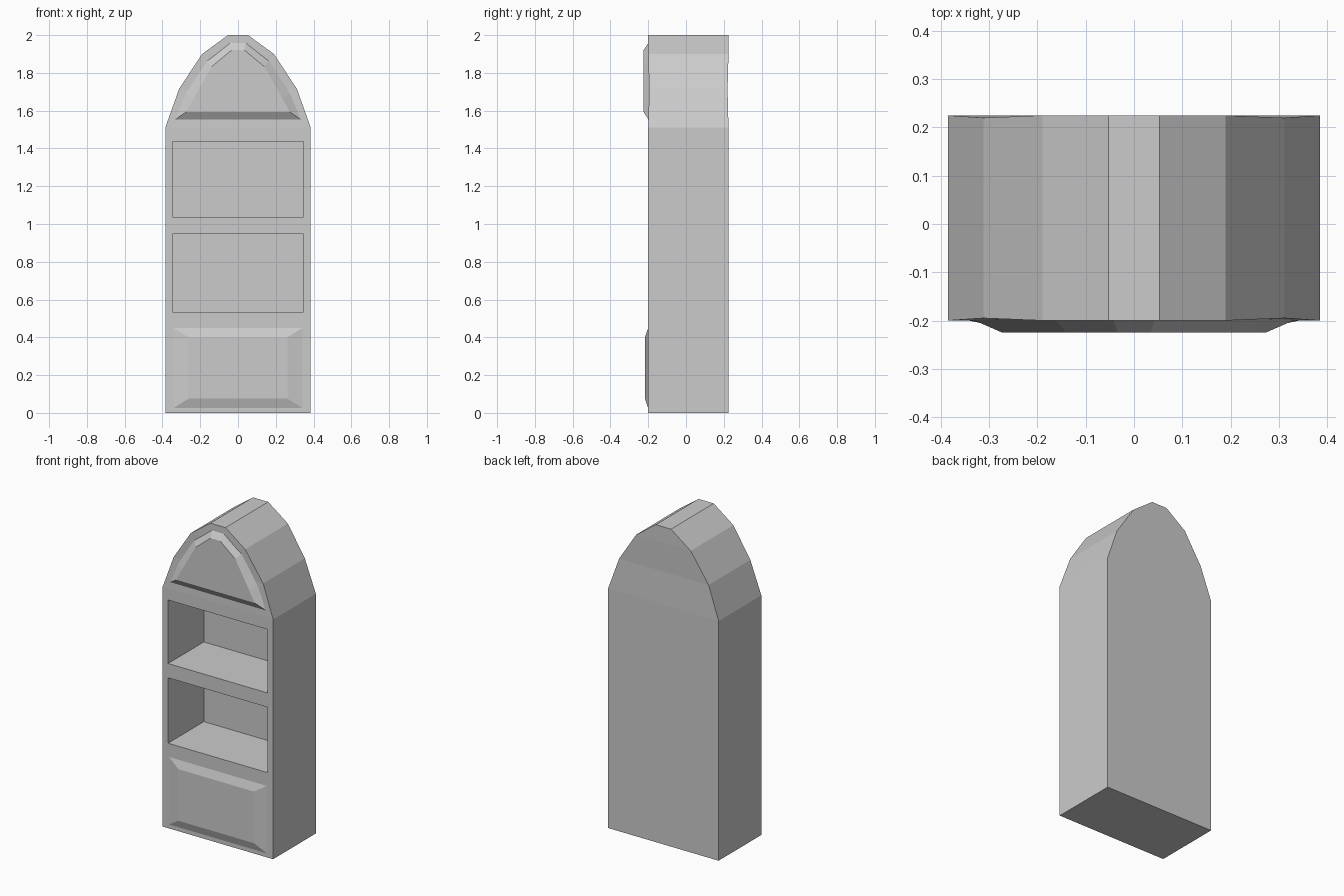
import bpy

if "Cube" in bpy.data.objects:
    bpy.data.objects.remove(bpy.data.objects["Cube"])


def make_object(name, verts, faces):
    mesh = bpy.data.meshes.new(name)
    mesh.from_pydata(verts, [], faces)
    mesh.update()
    obj = bpy.data.objects.new(name, mesh)
    bpy.context.collection.objects.link(obj)
    return obj


def banded_body(name, rows):
    """Stack mirrored rows (half width, z, front y, back y) into a closed body."""
    verts, faces = [], []
    for w, z, f, b in rows:
        verts += [(-w, f, z), (w, f, z), (w, b, z), (-w, b, z)]
    for r in range(len(rows) - 1):
        a = r * 4
        for i in range(4):
            j = (i + 1) % 4
            faces.append((a + i, a + j, a + 4 + j, a + 4 + i))
    n = len(verts)
    faces += [(3, 2, 1, 0), (n - 4, n - 3, n - 2, n - 1)]
    return make_object(name, verts, faces)


def raised_panel(name, outer, inner, y_base, y_face):
    """Bevelled panel from right-hand half outlines (x, z), bottom to top."""
    def ring(half, y):
        pts = half + [(-x, z) for x, z in reversed(half)]
        return [(x, y, z) for x, z in pts]
    n = len(outer) * 2
    faces = [(i, (i + 1) % n, n + (i + 1) % n, n + i) for i in range(n)]
    faces += [tuple(range(n, 2 * n)), tuple(reversed(range(n)))]
    return make_object(name, ring(outer, y_base) + ring(inner, y_face), faces)


# Arched cabinet body
body = banded_body("cabinet_body", [
    (0.385, 0.0, -0.20, 0.225),
    (0.385, 1.51, -0.20, 0.225),
    (0.312, 1.715, -0.195, 0.22),
    (0.19, 1.90, -0.20, 0.225),
    (0.053, 2.0, -0.20, 0.225),
])

# Two shelf recesses cut into the front
for name, z0, z1 in (("lower_shelf_cutter", 0.535, 0.947),
                     ("upper_shelf_cutter", 1.037, 1.437)):
    cutter = banded_body(name, [(0.347, z0, -0.4, 0.156), (0.347, z1, -0.4, 0.156)])
    cutter.hide_render = True
    cutter.hide_set(True)
    mod = body.modifiers.new(name, 'BOOLEAN')
    mod.operation = 'DIFFERENCE'
    mod.solver = 'EXACT'
    mod.object = cutter

# Raised rectangular panel at the bottom
raised_panel("bottom_panel",
             [(0.347, 0.022), (0.347, 0.453)],
             [(0.262, 0.075), (0.262, 0.40)], -0.199, -0.217)

# Raised arched panel at the top
raised_panel("arch_panel",
             [(0.337, 1.55), (0.275, 1.69), (0.165, 1.865), (0.043, 1.962)],
             [(0.273, 1.594), (0.235, 1.665), (0.14, 1.833), (0.034, 1.92)],
             -0.197, -0.225)
